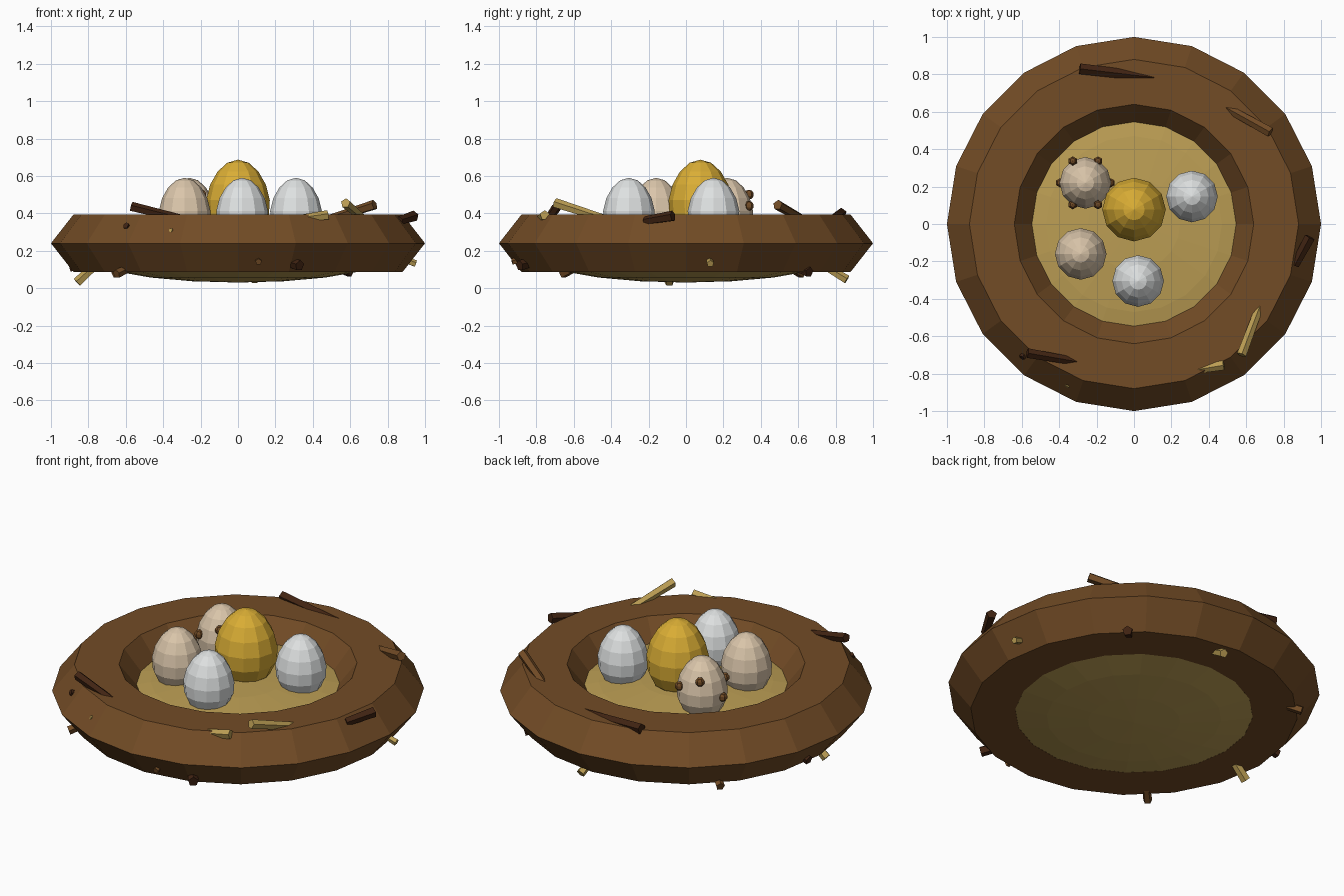
import bpy, bmesh, math
from mathutils import Vector

if "Cube" in bpy.data.objects:
    bpy.data.objects.remove(bpy.data.objects["Cube"])


def material(name, rgb):
    m = bpy.data.materials.new(name)
    m.diffuse_color = (*rgb, 1)
    m.use_nodes = True
    m.node_tree.nodes["Principled BSDF"].inputs["Base Color"].default_value = m.diffuse_color
    return m


BROWN = material("nest brown", (0.17, 0.072, 0.019))
DARK = material("dark bark", (0.052, 0.017, 0.006))
STRAW = material("straw", (0.50, 0.34, 0.088))
GOLD = material("gold", (0.70, 0.42, 0.035))
CREAM = material("cream shell", (0.70, 0.56, 0.40))
WHITE = material("white shell", (0.73, 0.75, 0.75))


def finish(name, bm, mat):
    bmesh.ops.recalc_face_normals(bm, faces=bm.faces)
    me = bpy.data.meshes.new(name)
    bm.to_mesh(me)
    bm.free()
    me.materials.append(mat)
    ob = bpy.data.objects.new(name, me)
    bpy.context.collection.objects.link(ob)
    return ob


def ball(name, centre, radius, half_height, mat, segs=12, rings=8, taper=0.0):
    """Scaled sphere, narrowed towards the top by taper."""
    bm = bmesh.new()
    bmesh.ops.create_uvsphere(bm, u_segments=segs, v_segments=rings, radius=1)
    for v in bm.verts:
        k = radius * (1 - taper * v.co.z)
        v.co = Vector((v.co.x * k, v.co.y * k, v.co.z * half_height)) + Vector(centre)
    return finish(name, bm, mat)


def twig(name, a, b, radius, mat):
    """Five-sided stick from a to b."""
    a, b = Vector(a), Vector(b)
    bm = bmesh.new()
    bmesh.ops.create_cone(bm, cap_ends=True, segments=5, radius1=radius,
                          radius2=radius * 0.8, depth=(b - a).length)
    rot = (b - a).to_track_quat('Z', 'Y')
    for v in bm.verts:
        v.co = rot @ v.co + (a + b) / 2
    return finish(name, bm, mat)


# Nest rim: flattened ring, 20 sides with a hexagonal section
bm = bmesh.new()
loops = []
for i in range(20):
    t = math.tau * i / 20
    ring = []
    for j in range(6):
        p = math.tau * j / 6
        r = 0.76 + 0.24 * math.cos(p)
        ring.append(bm.verts.new((r * math.cos(t), r * math.sin(t),
                                  0.24 + 0.177 * math.sin(p))))
    loops.append(ring)
for i in range(20):
    p, q = loops[i], loops[(i + 1) % 20]
    for j in range(6):
        k = (j + 1) % 6
        bm.faces.new((p[j], q[j], q[k], p[k]))
finish("nest_rim", bm, BROWN)

# Straw bed: flattened sphere filling the ring
ball("straw_bed", (0, 0, 0.172), 0.80, 0.142, STRAW, 20, 10)

# Eggs
ball("gold_egg", (0, 0.077, 0.47), 0.17, 0.217, GOLD, taper=0.13)
for name, x, y, mat in (("speckled_egg", -0.26, 0.22, CREAM),
                        ("cream_egg", -0.285, -0.16, CREAM),
                        ("white_egg_right", 0.31, 0.147, WHITE),
                        ("white_egg_front", 0.022, -0.305, WHITE)):
    ball(name, (x, y, 0.413), 0.138, 0.177, mat, taper=0.13)

# Speckles around one egg
for i in range(6):
    t = math.tau * i / 6
    z = (0.385, 0.44, 0.50)[i % 3]
    ball(f"speckle_{i}", (-0.26 + 0.135 * math.cos(t), 0.22 + 0.135 * math.sin(t), z),
         0.026, 0.026, BROWN, 6, 5)

# Sticks and straws poking out of the rim
twigs = (
    ((-0.29, 0.83, 0.40), (0.22, 0.77, 0.36), 0.030, DARK),
    ((0.73, 0.49, 0.445), (0.46, 0.64, 0.36), 0.028, BROWN),
    ((0.94, -0.07, 0.385), (0.86, -0.22, 0.36), 0.030, DARK),
    ((0.575, -0.70, 0.455), (0.68, -0.42, 0.365), 0.027, STRAW),
    ((0.48, -0.755, 0.39), (0.33, -0.78, 0.37), 0.027, STRAW),
    ((-0.57, -0.69, 0.435), (-0.28, -0.74, 0.365), 0.027, DARK),
    ((-0.36, -0.87, 0.31), (-0.30, -0.80, 0.28), 0.012, STRAW),
    ((-0.60, -0.715, 0.335), (-0.55, -0.65, 0.30), 0.018, DARK),
    ((-0.86, -0.09, 0.03), (-0.72, -0.08, 0.16), 0.027, STRAW),
    ((0.09, 0.86, 0.045), (0.07, 0.72, 0.13), 0.025, STRAW),
    ((0.95, 0.13, 0.13), (0.84, 0.12, 0.17), 0.020, STRAW),
    ((0.60, 0.66, 0.085), (0.48, 0.55, 0.13), 0.028, DARK),
    ((-0.90, 0.13, 0.11), (-0.76, 0.12, 0.15), 0.027, DARK),
    ((0.33, -0.89, 0.12), (0.24, -0.78, 0.15), 0.030, DARK),
    ((-0.66, 0.62, 0.075), (-0.54, 0.52, 0.13), 0.025, BROWN),
    ((-0.65, -0.66, 0.075), (-0.54, -0.55, 0.13), 0.025, BROWN),
    ((0.11, -0.93, 0.14), (0.10, -0.82, 0.17), 0.018, BROWN),
)
for i, (a, b, r, mat) in enumerate(twigs):
    twig(f"twig_{i}", a, b, r, mat)
